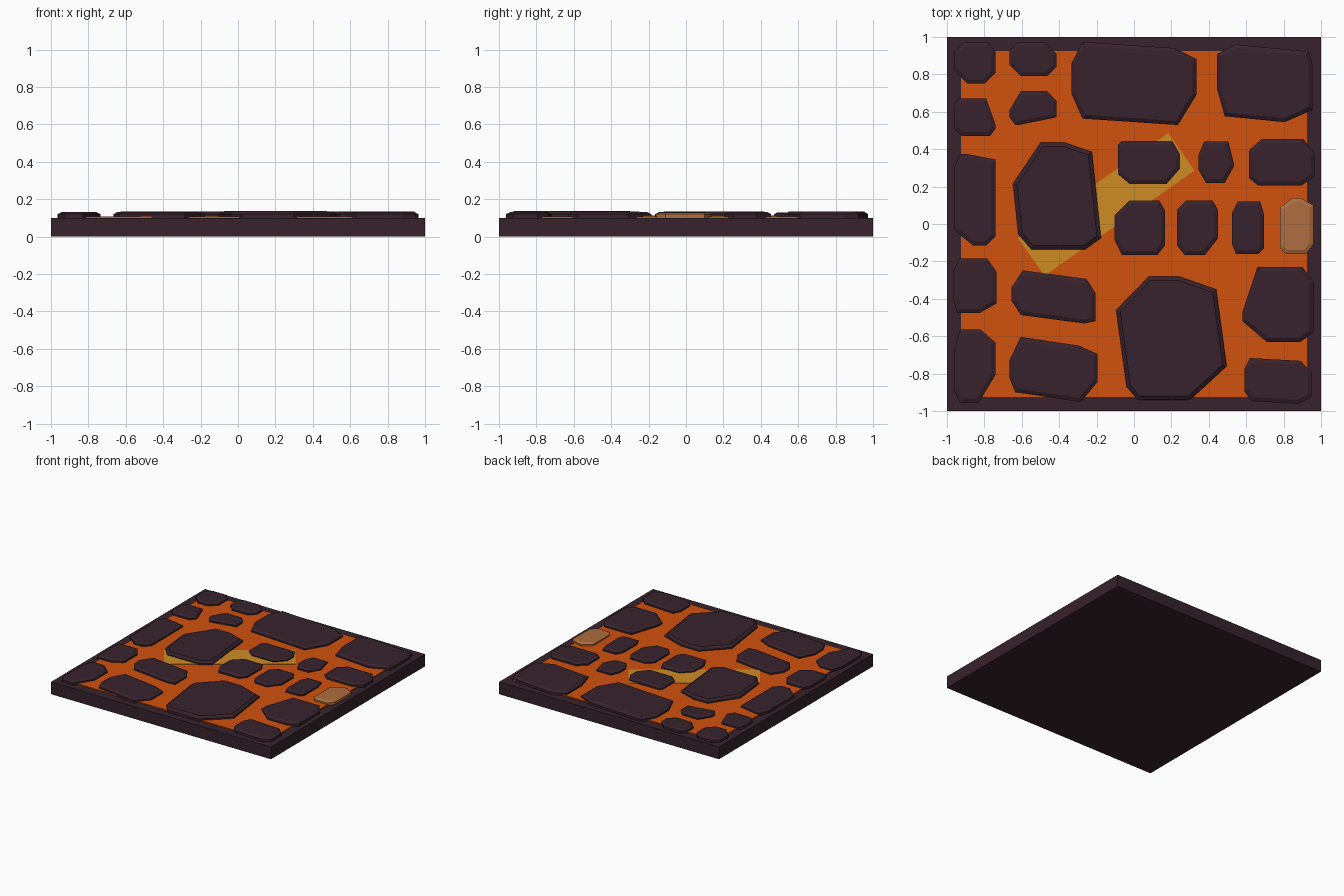
import bpy, bmesh, math
from mathutils import Matrix

if "Cube" in bpy.data.objects:
    bpy.data.objects.remove(bpy.data.objects["Cube"], do_unlink=True)


def material(name, rgb):
    mat = bpy.data.materials.new(name)
    mat.use_nodes = True
    colour = (*rgb, 1)
    mat.diffuse_color = colour
    shader = mat.node_tree.nodes["Principled BSDF"]
    shader.inputs["Base Color"].default_value = colour
    shader.inputs["Roughness"].default_value = 0.9
    return mat


rock = material("dark rock", (0.038, 0.016, 0.025))
lava = material("orange lava", (0.64, 0.082, 0.004))
glow = material("yellow lava", (0.62, 0.26, 0.018))
clay = material("tan stone", (0.43, 0.155, 0.05))


def finish(name, bm, mat):
    bmesh.ops.recalc_face_normals(bm, faces=bm.faces[:])
    mesh = bpy.data.meshes.new(name)
    bm.to_mesh(mesh)
    bm.free()
    mesh.materials.append(mat)
    obj = bpy.data.objects.new(name, mesh)
    bpy.context.scene.collection.objects.link(obj)
    return obj


def slab(name, size, bottom, top, mat, centre=(0, 0), angle=0):
    bm = bmesh.new()
    bmesh.ops.create_cube(bm, size=1)
    bm.transform(Matrix.Translation((*centre, (bottom + top) / 2))
                 @ Matrix.Rotation(angle, 4, "Z")
                 @ Matrix.Diagonal((*size, top - bottom, 1)))
    return finish(name, bm, mat)


def stone(name, centre, size, nw, ne, se, sw, fall=0, lean=0, mat=rock):
    """Flat stone: a rectangle with cut corners, sheared, then bevelled on top."""
    (cx, cy), (w, h) = centre, size
    outline = []
    # Walk the corners clockwise; each cut gives two points
    for (sx, sy), (dx, dy) in zip(((-1, 1), (1, 1), (1, -1), (-1, -1)), (nw, ne, se, sw)):
        on_side = (sx * w / 2, sy * (h / 2 - dy))
        on_end = (sx * (w / 2 - dx), sy * h / 2)
        outline += [on_side, on_end] if sx == -sy else [on_end, on_side]
    bm = bmesh.new()
    verts = [bm.verts.new((cx + x - lean * y / h, cy + y - fall * x / w, 0.095))
             for x, y in outline]
    base = bm.faces.new(reversed(verts))
    # Straight wall
    wall = bmesh.ops.extrude_face_region(bm, geom=[base], use_keep_orig=True)["geom"]
    for v in wall:
        if isinstance(v, bmesh.types.BMVert):
            v.co.z = 0.12
    bmesh.ops.recalc_face_normals(bm, faces=bm.faces[:])
    cap = max(bm.faces, key=lambda f: f.calc_center_median().z)
    # Sloping rim up to the flat top
    bmesh.ops.inset_region(bm, faces=[cap], thickness=0.021, use_even_offset=True)
    for v in cap.verts:
        v.co.z = 0.126 + 0.02 * min(w, h)
    return finish(name, bm, mat)


# Base and lava sheets
slab("base_slab", (2, 2), 0, 0.1, rock)
slab("lava_sheet", (1.85, 1.85), 0.095, 0.108, lava)
slab("glowing_streak", (0.98, 0.245), 0.105, 0.112, glow, (-0.148, 0.105), math.radians(35))

# Back row
stone("back_right_corner_stone", (-.85, .86), (.22, .22),
      nw=(.05, .05), ne=(.04, .05), se=(.06, .06), sw=(.07, .07))
stone("back_small_stone", (-.54, .88), (.25, .18),
      nw=(.04, .04), ne=(.06, .06), se=(.05, .05), sw=(.06, .06))
stone("back_large_stone", (0, .75), (.67, .41),
      nw=(.06, .12), ne=(.12, .05), se=(.1, .17), sw=(.06, .13), fall=.045)
stone("back_left_corner_stone", (.7, .75), (.51, .39),
      nw=(.1, .06), ne=(.02, .07), se=(.15, .08), sw=(.04, .14), fall=.05)
stone("right_edge_small_stone", (-.85, .57), (.22, .2),
      nw=(.02, .03), ne=(.05, .14), se=(.03, .04), sw=(.04, .04))
stone("back_inner_stone", (-.54, .62), (.25, .18),
      nw=(.06, .1), ne=(.05, .05), se=(.2, .04), sw=(.03, .04))

# Middle rows
stone("right_edge_long_stone", (-.85, .13), (.22, .49),
      nw=(.03, .07), ne=(.16, .03), se=(.05, .05), sw=(.1, .08))
stone("middle_large_stone", (-.42, .15), (.44, .57),
      nw=(.17, .22), ne=(.14, .05), se=(.09, .06), sw=(.06, .08), lean=.06)
stone("streak_stone", (.08, .33), (.33, .23),
      nw=(.02, .02), ne=(.04, .07), se=(.07, .08), sw=(.06, .05))
stone("middle_small_stone", (.44, .33), (.19, .22),
      nw=(.03, .07), ne=(.03, .12), se=(.05, .09), sw=(.04, .07))
stone("left_edge_stone", (.79, .33), (.35, .25),
      nw=(.07, .06), ne=(.06, .08), se=(.07, .05), sw=(.05, .04))
stone("centre_stone", (.03, -.02), (.27, .29),
      nw=(.08, .08), ne=(.03, .05), se=(.04, .05), sw=(.04, .08))
stone("centre_left_stone", (.34, -.02), (.22, .29),
      nw=(.05, .05), ne=(.03, .05), se=(.07, .09), sw=(.04, .05))
stone("narrow_stone", (.61, -.02), (.17, .28),
      nw=(.03, .06), ne=(.02, .07), se=(.03, .03), sw=(.02, .05))
stone("tan_stone", (.87, -.01), (.18, .3),
      nw=(.07, .05), ne=(.07, .04), se=(.04, .05), sw=(.03, .03), mat=clay)

# Front rows
stone("right_edge_front_stone", (-.85, -.33), (.23, .29),
      nw=(.03, .06), ne=(.05, .07), se=(.09, .05), sw=(.02, .06))
stone("front_inner_stone", (-.43, -.39), (.45, .24),
      nw=(.06, .1), ne=(.05, .07), se=(.06, .02), sw=(.05, .07), fall=.06)
stone("front_large_stone", (.2, -.61), (.55, .66),
      nw=(.2, .18), ne=(.19, .07), se=(.22, .18), sw=(.05, .07), lean=.09)
stone("left_edge_front_stone", (.77, -.43), (.38, .4),
      nw=(.08, .24), ne=(.06, .08), se=(.07, .05), sw=(.13, .11))
stone("front_right_corner_stone", (-.85, -.76), (.22, .39),
      nw=(.03, .1), ne=(.08, .07), se=(.09, .15), sw=(.03, .06))
stone("front_edge_stone", (-.43, -.78), (.47, .3),
      nw=(.06, .13), ne=(.1, .03), se=(.09, .12), sw=(.03, .07), fall=.07)
stone("front_left_corner_stone", (.77, -.84), (.36, .23),
      nw=(.03, .06), ne=(.06, .06), se=(.07, .04), sw=(.04, .05), fall=.02)
